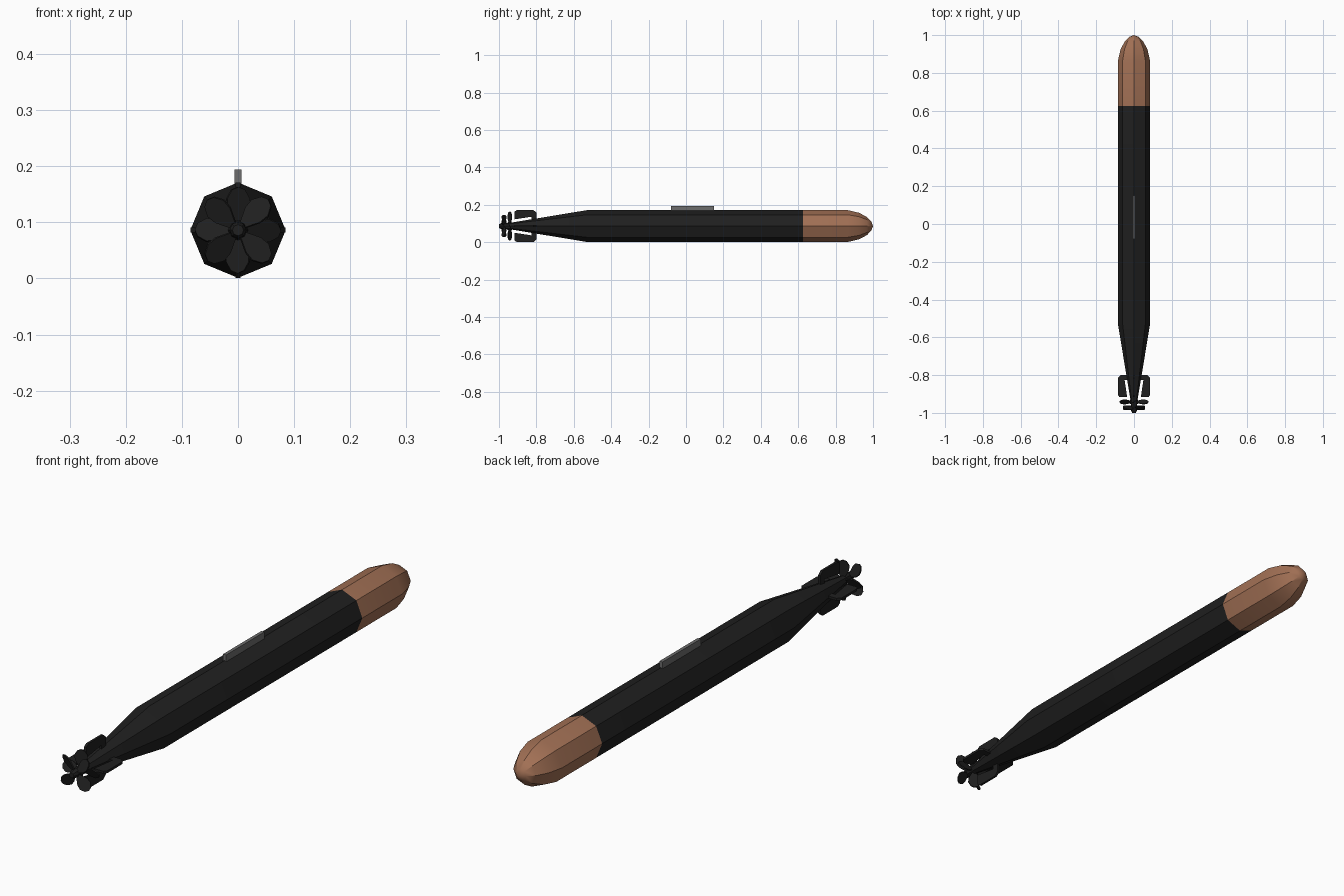
import bpy
import bmesh
from math import cos, sin, pi, radians
from mathutils import Matrix, Vector

if "Cube" in bpy.data.objects:
    bpy.data.objects.remove(bpy.data.objects["Cube"], do_unlink=True)

RADIUS = 0.085
AXIS = 0.086   # height of the centre line


def material(name, colour):
    m = bpy.data.materials.new(name)
    m.use_nodes = True
    m.diffuse_color = (*colour, 1)
    m.node_tree.nodes["Principled BSDF"].inputs["Base Color"].default_value = (*colour, 1)
    return m


black = material("black paint", (0.014, 0.014, 0.014))
copper = material("copper", (0.36, 0.162, 0.09))
grey = material("grey metal", (0.15, 0.15, 0.15))


def finish(name, bm, mats):
    bmesh.ops.recalc_face_normals(bm, faces=bm.faces)
    mesh = bpy.data.meshes.new(name)
    bm.to_mesh(mesh)
    bm.free()
    for m in mats:
        mesh.materials.append(m)
    mesh.shade_smooth()
    mesh.set_sharp_from_angle(angle=radians(30))
    ob = bpy.data.objects.new(name, mesh)
    ob.location.z = AXIS
    bpy.context.collection.objects.link(ob)
    return ob


def lathe(name, profile, sides, mats):
    """Revolve (y, radius) pairs about the y axis."""
    bm = bmesh.new()
    rings = []
    for y, r in profile:
        ring = [bm.verts.new((r * sin(2 * pi * k / sides), y, r * cos(2 * pi * k / sides)))
                for k in range(sides)]
        rings.append(ring)
    for a, b in zip(rings, rings[1:]):
        for k in range(sides):
            n = (k + 1) % sides
            bm.faces.new((a[k], a[n], b[n], b[k]))
    bm.faces.new(rings[0])
    bm.faces.new(rings[-1])
    bmesh.ops.remove_doubles(bm, verts=bm.verts, dist=0.0004)
    return finish(name, bm, mats)


def plate(bm, outline, thick, matrix):
    """Extruded (y, z) outline, centred on x = 0, then transformed."""
    sides = [[bm.verts.new(matrix @ Vector((x, y, z))) for y, z in outline]
             for x in (-thick / 2, thick / 2)]
    bm.faces.new(sides[0])
    bm.faces.new(sides[1])
    for i in range(len(outline)):
        j = (i + 1) % len(outline)
        bm.faces.new((sides[0][i], sides[0][j], sides[1][j], sides[1][i]))


# Hull with tapered tail and rounded copper nose
hull = lathe("hull", [(-0.93, 0.019), (-0.53, RADIUS), (0.625, RADIUS), (0.865, RADIUS),
                      (0.925, 0.071), (0.968, 0.048), (0.992, 0.022), (1.0, 0.0001)],
             8, [black, copper])
for face in hull.data.polygons:
    if face.center.y > 0.63:
        face.material_index = 1

# Propeller shaft hub
lathe("propeller_hub", [(-1.0, 0.01), (-0.99, 0.015), (-0.925, 0.019)], 8, [black])

# Guide rail on the back
bm = bmesh.new()
plate(bm, [(-0.08, 0.07), (0.15, 0.07), (0.15, 0.108), (-0.08, 0.108)], 0.013, Matrix())
finish("guide_rail", bm, [grey])

# Four tail fins, each an outer vane with a slit above its root
bm = bmesh.new()
vane = [(-0.80, 0.03), (-0.80, 0.072), (-0.815, RADIUS), (-0.905, RADIUS),
        (-0.917, 0.077), (-0.917, 0.036), (-0.825, 0.05), (-0.825, 0.03)]
for k in range(4):
    plate(bm, vane, 0.009, Matrix.Rotation(k * pi / 2, 4, 'Y'))
finish("tail_fins", bm, [black])


# Two counter-rotating propellers with petal blades
def propeller(name, y, start, pitch):
    bm = bmesh.new()
    petal = [(-0.007, 0.012), (-0.021, 0.038), (-0.023, 0.056), (-0.013, 0.072),
             (0, 0.077), (0.013, 0.072), (0.023, 0.056), (0.021, 0.038), (0.007, 0.012)]
    for k in range(4):
        m = (Matrix.Translation((0, y, 0)) @ Matrix.Rotation(start + k * pi / 2, 4, 'Y')
             @ Matrix.Rotation(pi / 2 + pitch, 4, 'Z'))
        plate(bm, petal, 0.005, m)
    finish(name, bm, [black])


propeller("front_propeller", -0.942, 0, radians(28))
propeller("rear_propeller", -0.973, pi / 4, radians(-28))
